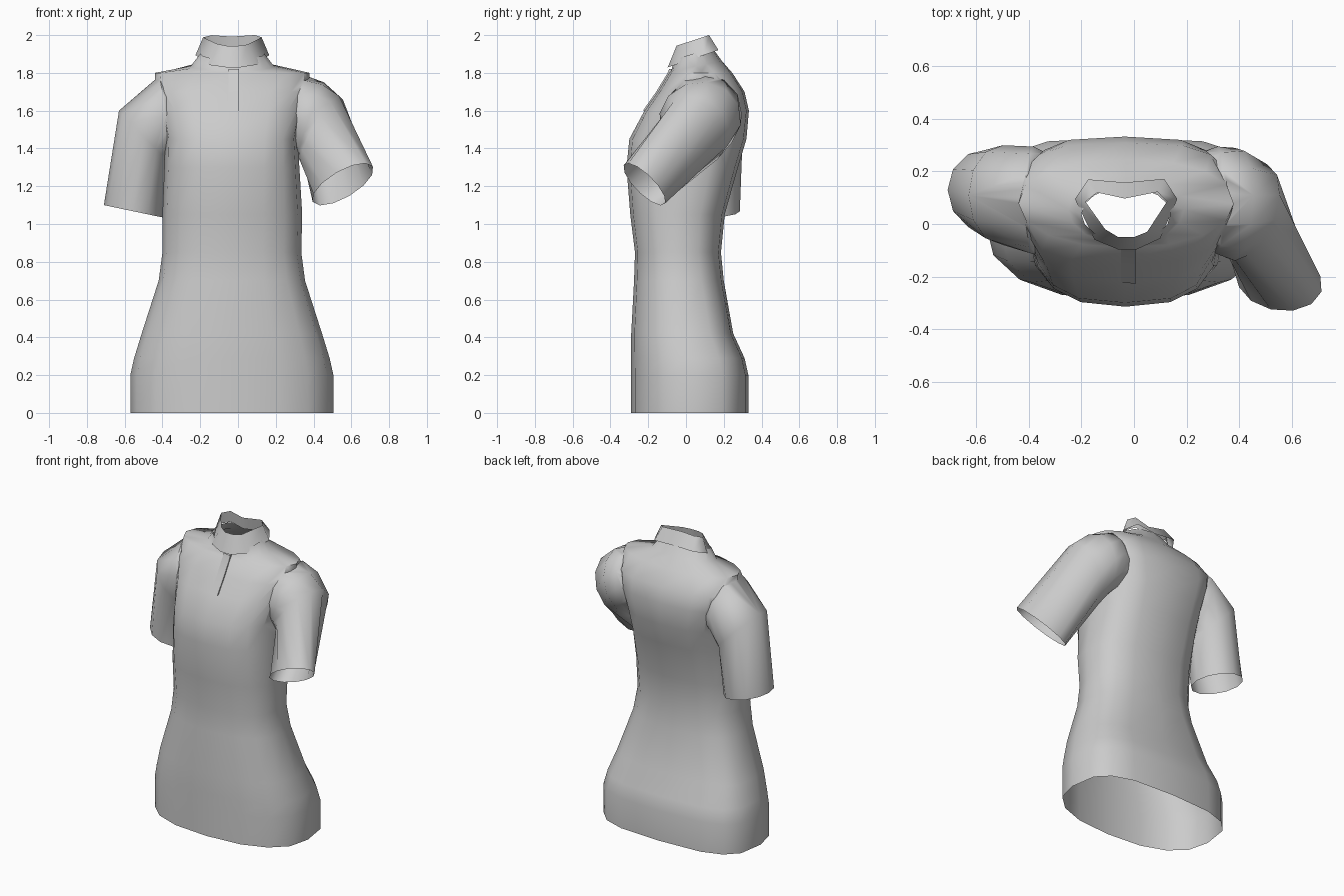
import bpy, bmesh, math
from mathutils import Vector

if "Cube" in bpy.data.objects:
    bpy.data.objects.remove(bpy.data.objects["Cube"])


def make_object(name, verts, faces):
    mesh = bpy.data.meshes.new(name)
    mesh.from_pydata(verts, [], faces)
    bm = bmesh.new()
    bm.from_mesh(mesh)
    bmesh.ops.recalc_face_normals(bm, faces=bm.faces)
    bm.to_mesh(mesh)
    bm.free()
    ob = bpy.data.objects.new(name, mesh)
    bpy.context.collection.objects.link(ob)
    return ob


def loft(name, rings, caps=True, closed=True):
    n = len(rings[0])
    verts = [tuple(p) for r in rings for p in r]
    faces = []
    for i in range(len(rings) - 1):
        for j in range(n if closed else n - 1):
            k = (j + 1) % n
            faces.append((i*n + j, i*n + k, (i+1)*n + k, (i+1)*n + j))
    if caps:
        faces += [tuple(range(n)), tuple(range(len(verts) - n, len(verts)))]
    return make_object(name, verts, faces)


# Cross-section: rounder at the front, boxier at the back
def body_ring(z, x0, x1, y0, y1, front=2.4, back=3.2, tilt=0.0, n=16):
    ring = []
    for i in range(n):
        a = 2*math.pi*i/n
        c, s = math.cos(a), math.sin(a)
        power = back if s > 0 else front
        x = (x0+x1)/2 + (x1-x0)/2 * math.copysign(abs(c)**(2/power), c)
        y = (y0+y1)/2 + (y1-y0)/2 * math.copysign(abs(s)**(2/power), s)
        ring.append((x, y, z + tilt*y))
    return ring


def sleeve_ring(outer, inner, side, n=12):
    p, q, s = Vector(outer), Vector(inner), Vector(side)
    return [(p+q)/2 + (p-q)/2*math.cos(2*math.pi*i/n) + s*math.sin(2*math.pi*i/n)
            for i in range(n)]


# Torso from hem to neck
NECK_Z, NECK_TILT = 1.89, 0.3
shirt = loft("shirt_body", [
    body_ring(0.00, -0.57, 0.505, -0.29, 0.33),
    body_ring(0.20, -0.57, 0.505, -0.29, 0.33),
    body_ring(0.29, -0.55, 0.485, -0.29, 0.31),
    body_ring(0.42, -0.51, 0.445, -0.29, 0.25),
    body_ring(0.70, -0.42, 0.355, -0.275, 0.20, 2.4, 2.8),
    body_ring(0.85, -0.40, 0.335, -0.27, 0.185, 2.4, 2.6),
    body_ring(1.05, -0.40, 0.34, -0.295, 0.205, 2.4, 2.6),
    body_ring(1.30, -0.39, 0.325, -0.315, 0.275, 2.6, 2.8),
    body_ring(1.45, -0.385, 0.315, -0.30, 0.32, 2.8, 3.1),
    body_ring(1.60, -0.41, 0.34, -0.22, 0.333, 3.0, 3.4),
    body_ring(1.70, -0.44, 0.37, -0.15, 0.31, 2.8, 3.2),
    body_ring(1.80, -0.44, 0.38, -0.09, 0.245, 2.1, 2.3),
    body_ring(1.825, -0.25, 0.19, -0.078, 0.19, 2.0, 2.0, 0.2),
    body_ring(NECK_Z, -0.20, 0.14, -0.065, 0.14, 2.0, 2.0, NECK_TILT),
])

# Sleeves: one hangs down, the other reaches forward
left = loft("left_sleeve", [
    sleeve_ring((-0.25, 0.09, 1.66), (-0.30, 0.09, 1.45), (0, 0.15, 0)),
    sleeve_ring((-0.415, 0.09, 1.785), (-0.35, 0.09, 1.38), (0, 0.205, 0)),
    sleeve_ring((-0.63, 0.11, 1.60), (-0.37, 0.11, 1.33), (0, 0.19, 0)),
    sleeve_ring((-0.71, 0.13, 1.10), (-0.40, 0.12, 1.035), (0, 0.16, 0)),
])
right = loft("right_sleeve", [
    sleeve_ring((0.17, 0.10, 1.66), (0.21, 0.10, 1.45), (0, 0.15, 0)),
    sleeve_ring((0.345, 0.10, 1.79), (0.29, 0.08, 1.38), (0, 0.205, 0)),
    sleeve_ring((0.455, 0.11, 1.75), (0.315, 0.04, 1.36), (0, 0.215, -0.03)),
    sleeve_ring((0.555, 0.11, 1.66), (0.33, -0.01, 1.33), (0.01, 0.17, -0.08)),
    sleeve_ring((0.71, -0.20, 1.26), (0.40, -0.24, 1.16), (-0.05, 0.11, -0.10)),
])

# Planes of the openings: hem, neck and both cuffs
planes = [(Vector((0, 0, 0)), Vector((0, 0, 1))),
          (Vector((0, 0, NECK_Z)), Vector((0, -NECK_TILT, 1)).normalized())]
for ob in (left, right):
    a, b, c = [ob.data.vertices[-i].co.copy() for i in (1, 4, 8)]
    planes.append((a, (b-a).cross(c-a).normalized()))

# Merge sleeves and torso into one skin
bpy.context.view_layer.objects.active = shirt
for ob in (left, right):
    mod = shirt.modifiers.new("join", 'BOOLEAN')
    mod.operation, mod.solver, mod.object = 'UNION', 'EXACT', ob
    bpy.ops.object.modifier_apply(modifier=mod.name)
    bpy.data.objects.remove(ob, do_unlink=True)

# Open the hem, neck and cuffs
bm = bmesh.new()
bm.from_mesh(shirt.data)
gone = [f for f in bm.faces if any(
    all(abs((v.co - p).dot(nrm)) < 1e-4 for v in f.verts) for p, nrm in planes)]
bmesh.ops.delete(bm, geom=gone, context='FACES')
bm.to_mesh(shirt.data)
bm.free()

# Folded collar: flap, fold line, inner stand
flap = [(-0.225, 0.095), (-0.15, -0.06), (-0.06, -0.097), (0.01, -0.097),
        (0.10, -0.055), (0.165, 0.095), (0.115, 0.172), (-0.035, 0.158), (-0.175, 0.17)]
fold = [(-0.185, 0.085), (-0.11, -0.02), (-0.06, -0.05), (0.0, -0.05),
        (0.05, -0.03), (0.125, 0.085), (0.09, 0.122), (-0.035, 0.097), (-0.14, 0.12)]
collar = loft("collar", [
    [(x, y, 1.862 + 0.34*y) for x, y in flap],
    [(x, y, 1.96 + 0.33*y) for x, y in fold],
    [(-0.03 + (x+0.03)*1.06, 0.04 + (y-0.04)*1.15, 1.885 + 0.3*y) for x, y in fold],
], caps=False)

# Button placket strip, almost flush with the chest
placket = loft("placket", [
    [(-0.05, y + 0.002, z), (0.005, y - 0.005, z), (0.005, y + 0.01, z)]
    for y, z in [(-0.085, 1.82), (-0.092, 1.80), (-0.153, 1.70), (-0.223, 1.60)]
], caps=False, closed=False)

for ob in (shirt, collar, placket):
    bpy.ops.object.select_all(action='DESELECT')
    ob.select_set(True)
    bpy.context.view_layer.objects.active = ob
    bpy.ops.object.shade_smooth_by_angle(angle=math.radians(65))
